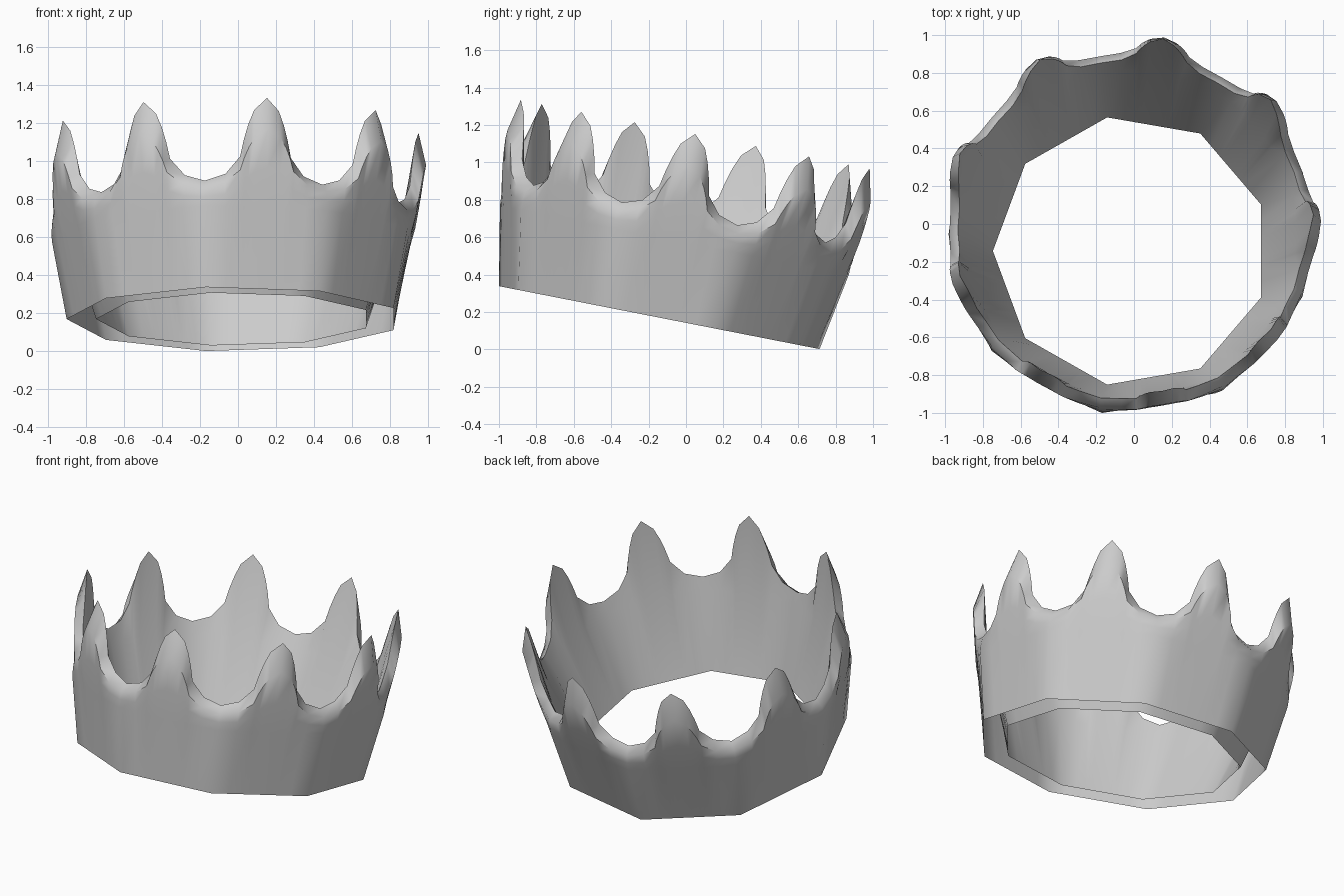
import bpy, bmesh, math

cube = bpy.data.objects.get("Cube")
if cube:
    bpy.data.objects.remove(cube, do_unlink=True)

POINTS = 9
STEP = 360 / POINTS
HALF = STEP / 2

# One half of a point: angle from its centre, rim height, rim radius, outward bulge
HALF_POINT = [
    (0.0, 1.00, 0.965, 0.052),
    (4.0, 0.935, 0.95, 0.054),
    (5.8, 0.86, 0.942, 0.053),
    (7.2, 0.78, 0.936, 0.05),
    (8.4, 0.69, 0.93, 0.045),
    (13.2, 0.60, 0.915, 0.04),
    (HALF, 0.565, 0.918, 0.03),
]
POINT = [(-u, h, r, b) for u, h, r, b in HALF_POINT[-2:0:-1]] + HALF_POINT


def flat_side(radius, u):
    """Radius of a straight polygon side at angle u from its middle."""
    return radius * math.cos(math.radians(HALF)) / math.cos(math.radians(u))


def section(u, rim_h, rim_r, bulge):
    """Open (radius, height) section, up the outside and down the inside."""
    k = (u / HALF) ** 2
    waist_h, waist_r = 0.42, 0.925 + 0.04 * k
    pts = [(flat_side(0.887, u), 0.0)]
    for s, w in ((0, 0), (0.35, 0.6), (0.7, 1), (1, 0)):
        pts.append((waist_r + (rim_r - waist_r) * s + bulge * w,
                    waist_h + (rim_h - waist_h) * s))
    pts.append((0.872 + 0.016 * k, 0.49))
    pts.append((flat_side(0.732, u), 0.0))
    return pts


# Hollow crown wall with points, as a loop of sections left open underneath
bm = bmesh.new()
loops = []
for i in range(POINTS):
    for u, h, r, b in POINT:
        a = math.radians(i * STEP + u)
        loops.append([bm.verts.new((rad * math.cos(a), rad * math.sin(a), z))
                      for rad, z in section(u, h, r, b)])
for i, cur in enumerate(loops):
    nxt = loops[(i + 1) % len(loops)]
    for j in range(len(cur) - 1):
        bm.faces.new((cur[j], nxt[j], nxt[j + 1], cur[j + 1]))
mesh = bpy.data.meshes.new("crown")
bm.to_mesh(mesh)
bm.free()

crown = bpy.data.objects.new("crown", mesh)
bpy.context.collection.objects.link(crown)

# Tilted back, with the front rim raised
crown.rotation_euler.x = math.radians(-11.1)
crown.location = (-0.015, -0.143, 0.17)

# Plain grey material
grey = bpy.data.materials.new("light_grey")
grey.use_nodes = True
colour = (0.6, 0.6, 0.6, 1)
grey.diffuse_color = colour
grey.node_tree.nodes["Principled BSDF"].inputs["Base Color"].default_value = colour
mesh.materials.append(grey)

bpy.context.view_layer.objects.active = crown
crown.select_set(True)
bpy.ops.object.shade_smooth_by_angle(angle=math.radians(50))
